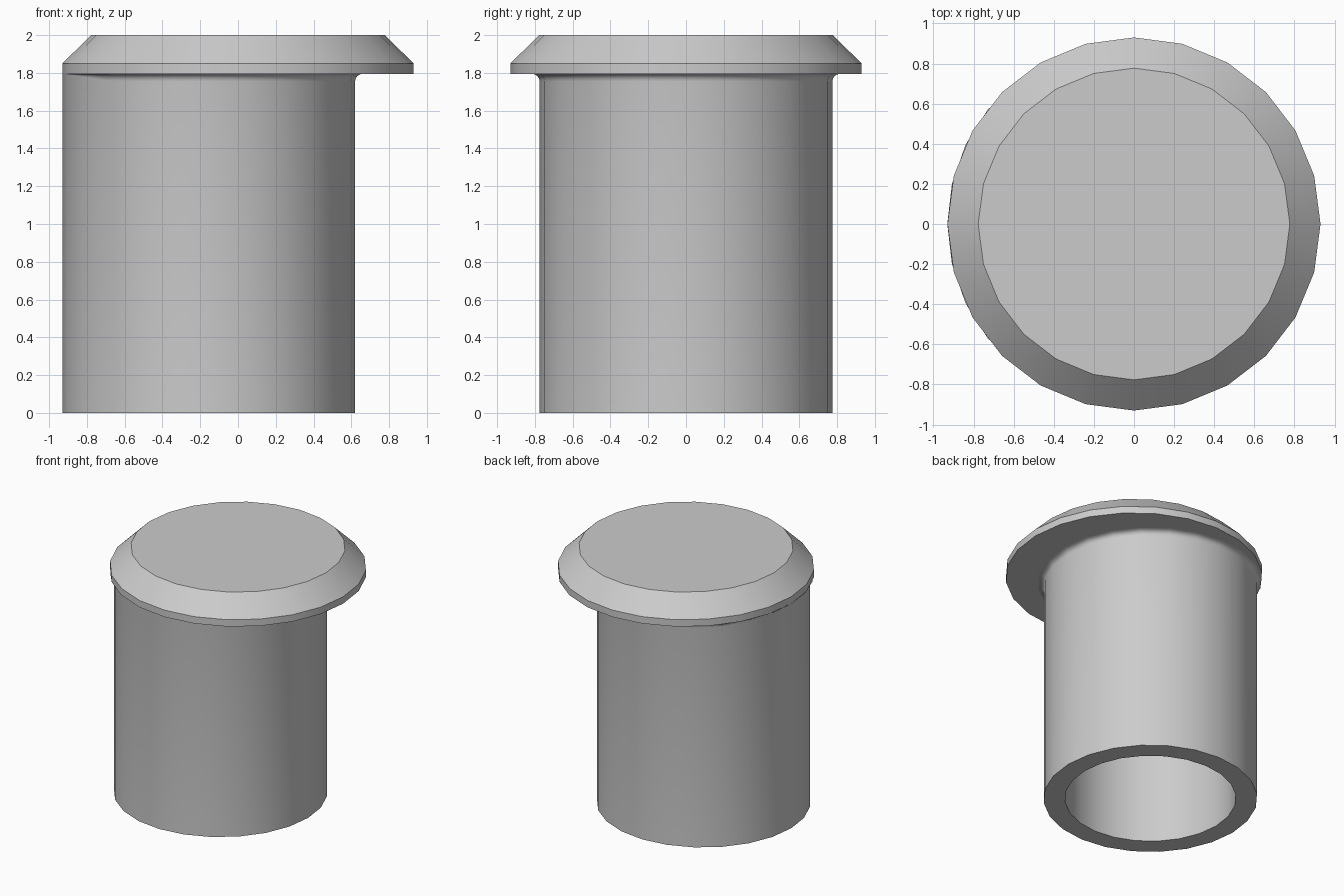
import bpy, bmesh
from math import sin, cos, pi, hypot

if "Cube" in bpy.data.objects:
    bpy.data.objects.remove(bpy.data.objects["Cube"])

SIDES = 24
HEAD_R, HEAD_TOP_R = 0.93, 0.777
HEAD_Z, RIM_Z, TOP_Z = 1.795, 1.85, 2.0
BODY_R, BORE_R, BODY_X = 0.775, 0.62, -0.155
FILLET, FILLET_STEPS = 0.04, 4

grey = bpy.data.materials.new("plain grey")
grey.use_nodes = True
colour = (0.6, 0.6, 0.6, 1)
grey.diffuse_color = colour
grey.node_tree.nodes["Principled BSDF"].inputs["Base Color"].default_value = colour


def ring(bm, radius, z, x=0):
    return [bm.verts.new((x + radius * cos(2 * pi * i / SIDES),
                          radius * sin(2 * pi * i / SIDES), z)) for i in range(SIDES)]


def bridge(bm, lower, upper):
    for i in range(SIDES):
        j = (i + 1) % SIDES
        bm.faces.new((lower[i], lower[j], upper[j], upper[i]))


def finish(bm, name):
    bmesh.ops.recalc_face_normals(bm, faces=bm.faces)
    mesh = bpy.data.meshes.new(name)
    bm.to_mesh(mesh)
    bm.free()
    mesh.materials.append(grey)
    obj = bpy.data.objects.new(name, mesh)
    bpy.context.collection.objects.link(obj)
    bpy.ops.object.select_all(action='DESELECT')
    obj.select_set(True)
    bpy.context.view_layer.objects.active = obj
    bpy.ops.object.shade_smooth_by_angle(angle=pi / 6)


# Head: a flat disc with a wide chamfer
bm = bmesh.new()
rings = [ring(bm, r, z) for r, z in
         ((HEAD_R, HEAD_Z), (HEAD_R, RIM_Z), (HEAD_TOP_R, TOP_Z))]
for a, b in zip(rings, rings[1:]):
    bridge(bm, a, b)
bm.faces.new(rings[0])
bm.faces.new(rings[-1])
finish(bm, "head")

# Body: an off-centre tube closed by the head
bm = bmesh.new()
bore_top = ring(bm, BORE_R, HEAD_Z, BODY_X)
bore_rim = ring(bm, BORE_R, 0, BODY_X)
outer_rim = ring(bm, BODY_R, 0, BODY_X)
rings = [bore_top, bore_rim, outer_rim]

# Fillet under the head, fading out where the body meets the head's edge
for step in range(FILLET_STEPS + 1):
    t = pi / 2 * step / FILLET_STEPS
    level = ring(bm, BODY_R, HEAD_Z, BODY_X)
    for v in level:
        size = max(0.001, min(FILLET, 0.9 * (HEAD_R - hypot(v.co.x, v.co.y))))
        grow = 1 + size * (1 - cos(t)) / BODY_R
        v.co.x = BODY_X + (v.co.x - BODY_X) * grow
        v.co.y *= grow
        v.co.z -= size * (1 - sin(t))
    rings.append(level)
for a, b in zip(rings, rings[1:]):
    bridge(bm, a, b)
finish(bm, "hollow_body")
